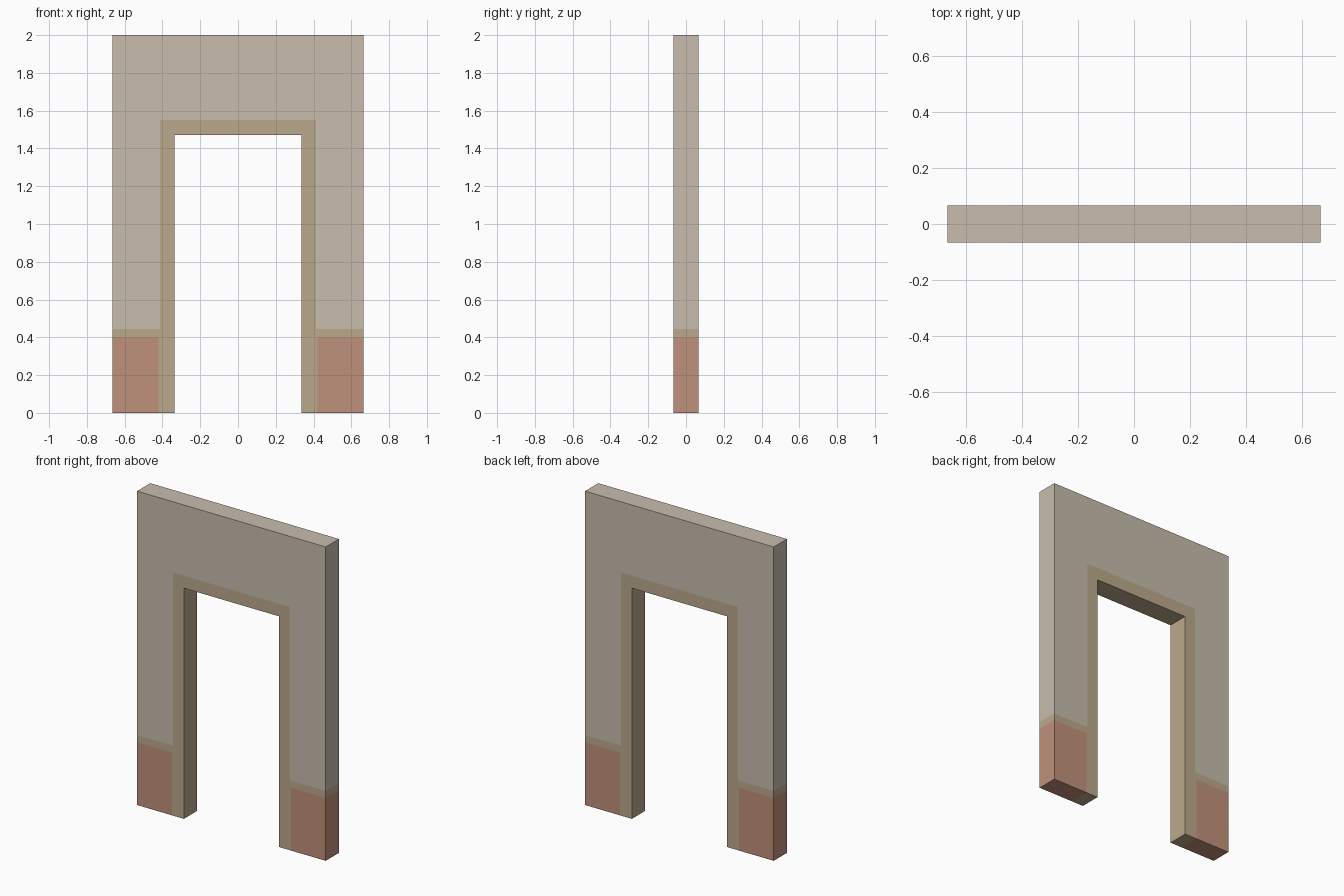
import bpy, bmesh

if "Cube" in bpy.data.objects:
    bpy.data.objects.remove(bpy.data.objects["Cube"])

D = 0.0665          # half thickness
W, H = 0.665, 2.0   # half width, height
OX, OZ = 0.335, 1.47  # opening half width and height
TX, TZ = 0.412, 1.55  # trim outer edge
RX, RZ = 0.42, 0.40   # brick base limits
BZ = 0.445            # top of the band above the base


def material(name, rgb):
    m = bpy.data.materials.new(name)
    m.diffuse_color = (*rgb, 1)
    m.use_nodes = True
    m.node_tree.nodes["Principled BSDF"].inputs["Base Color"].default_value = m.diffuse_color
    return m


mats = [material("plaster", (0.578, 0.510, 0.423)),
        material("tan_trim", (0.500, 0.402, 0.262)),
        material("red_base", (0.527, 0.285, 0.202))]

bm = bmesh.new()

# Wall front as a cell grid with the doorway left open
half = [OX, TX, RX, W]
xs = [-x for x in reversed(half)] + half
zs = [0, RZ, BZ, OZ, TZ, H]
grid = {(i, k): bm.verts.new((x, -D, z)) for i, x in enumerate(xs) for k, z in enumerate(zs)}
for i in range(len(xs) - 1):
    for k in range(len(zs) - 1):
        cx, cz = (xs[i] + xs[i + 1]) / 2, (zs[k] + zs[k + 1]) / 2
        if abs(cx) < OX and cz < OZ:
            continue
        bm.faces.new([grid[i, k], grid[i + 1, k], grid[i + 1, k + 1], grid[i, k + 1]])
bmesh.ops.delete(bm, geom=[v for v in bm.verts if not v.link_faces], context='VERTS')

# Thickness
out = bmesh.ops.extrude_face_region(bm, geom=bm.faces[:], use_keep_orig=True)
bmesh.ops.translate(bm, vec=(0, 2 * D, 0),
                    verts=[g for g in out["geom"] if isinstance(g, bmesh.types.BMVert)])

# Slightly rounded upper corners of the doorway
corners = [e for e in bm.edges
           if all(abs(abs(v.co.x) - OX) < 1e-4 and abs(v.co.z - OZ) < 1e-4 for v in e.verts)]
bmesh.ops.bevel(bm, geom=corners, offset=0.012, segments=3, profile=0.5, affect='EDGES')
bmesh.ops.recalc_face_normals(bm, faces=bm.faces[:])

# Colours by position
for f in bm.faces:
    c = f.calc_center_median()
    x, z = abs(c.x), c.z
    if x < TX and z < TZ:
        f.material_index = 1
    elif z < RZ:
        f.material_index = 2 if x > RX else 1
    elif z < BZ:
        f.material_index = 1
    else:
        f.material_index = 0

mesh = bpy.data.meshes.new("doorway_wall")
bm.to_mesh(mesh)
bm.free()
for m in mats:
    mesh.materials.append(m)
wall = bpy.data.objects.new("doorway_wall", mesh)
bpy.context.collection.objects.link(wall)
